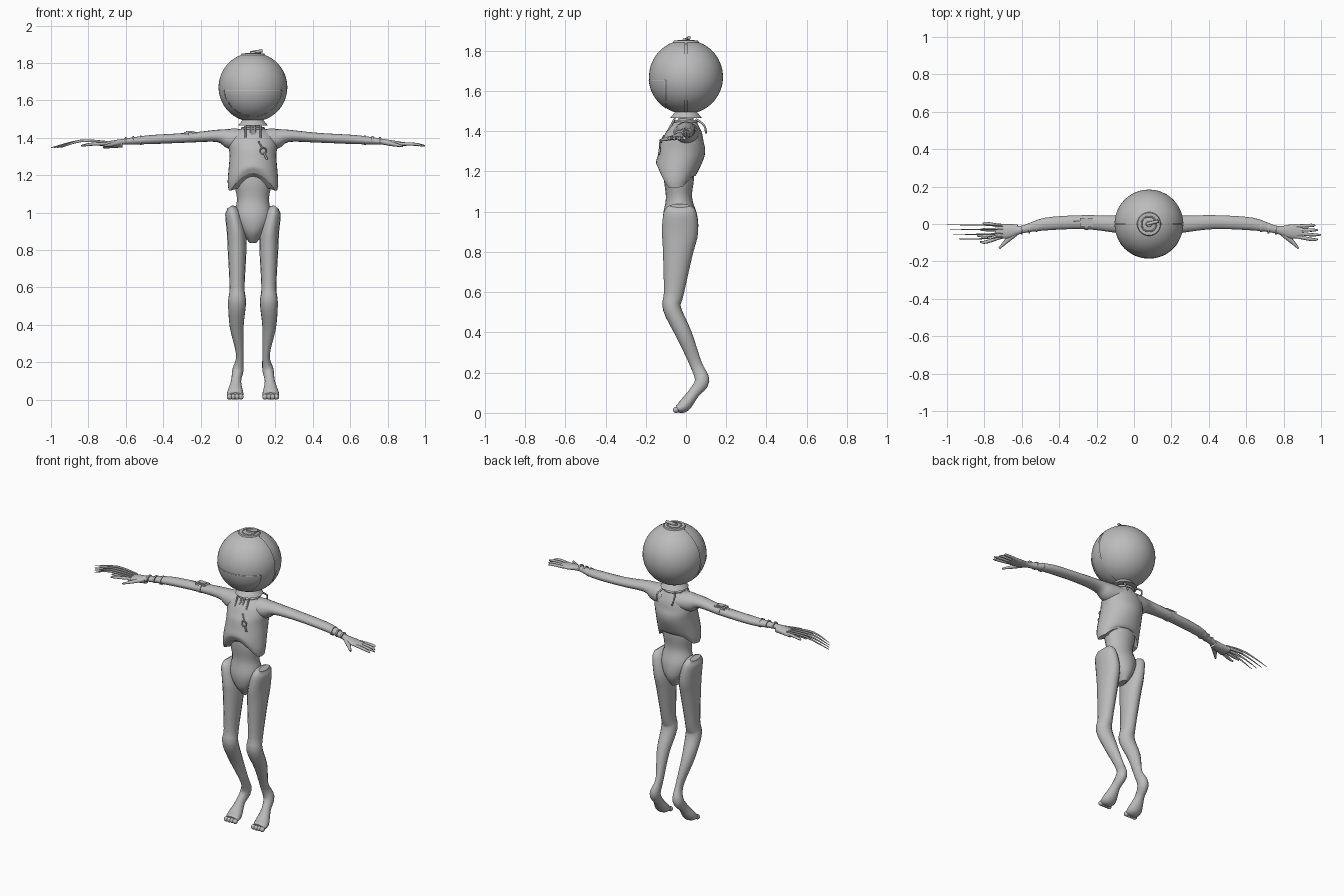
import bpy, bmesh, math
from mathutils import Vector

default_cube = bpy.data.objects.get("Cube")
if default_cube:
    bpy.data.objects.remove(default_cube, do_unlink=True)

X, Y, Z = Vector((1, 0, 0)), Vector((0, 1, 0)), Vector((0, 0, 1))
MIDDLE = X * .08                  # body centre line
HEAD = MIDDLE + Z * 1.67
HEAD_RADIUS = .184
SIDES = (("left", 1), ("right", -1))

grey = bpy.data.materials.new("plain grey")
grey.use_nodes = True
grey.diffuse_color = (.5, .5, .5, 1)
shader = next(node for node in grey.node_tree.nodes if node.type == "BSDF_PRINCIPLED")
shader.inputs["Base Color"].default_value = grey.diffuse_color


def finish(name, bm, location=(0, 0, 0)):
    bmesh.ops.translate(bm, vec=location, verts=bm.verts)
    bmesh.ops.recalc_face_normals(bm, faces=bm.faces)
    mesh = bpy.data.meshes.new(name)
    bm.to_mesh(mesh)
    bm.free()
    mesh.materials.append(grey)
    part = bpy.data.objects.new(name, mesh)
    bpy.context.collection.objects.link(part)
    return part


def smooth_rows(rows, steps=4):
    """Pass a smooth spline through the rows."""
    rows = [Vector(row) for row in rows]
    last = len(rows) - 1
    result = []
    for i in range(last):
        start, end = rows[i], rows[i + 1]
        step = end - start
        leave = (end - rows[max(i - 1, 0)]) / 2
        arrive = (rows[min(i + 2, last)] - start) / 2
        for k in range(steps):
            t = k / steps
            result.append(start + leave * t + (step * 3 - leave * 2 - arrive) * t ** 2
                          + (leave + arrive - step * 2) * t ** 3)
    return result + [rows[last]]


def loft(name, rows, side=X, mirror=1, sides=16, shape=None):
    """Tube through rows of (x, y, z, radius along side, other radius)."""
    bm = bmesh.new()
    rows = smooth_rows(rows)
    points = [MIDDLE + Vector((row[0] * mirror, row[1], row[2])) for row in rows]
    rings = []
    for i, (point, row) in enumerate(zip(points, rows)):
        along = (points[min(i + 1, len(points) - 1)] - points[max(i - 1, 0)]).normalized()
        across = (side - along * side.dot(along)).normalized()
        other = along.cross(across)
        ring = []
        for k in range(sides):
            angle = math.tau * k / sides
            spot = point + across * row[3] * math.cos(angle) + other * row[4] * math.sin(angle)
            ring.append(bm.verts.new(shape(spot) if shape else spot))
        rings.append(ring)
    for ring, following in zip(rings, rings[1:]):
        for k in range(sides):
            face = bm.faces.new((ring[k - 1], ring[k], following[k], following[k - 1]))
            face.smooth = True
    caps = [bm.faces.new(rings[0]), bm.faces.new(rings[-1])]
    bmesh.ops.poke(bm, faces=caps)
    return finish(name, bm)


def rod(name, points, radius, side=X, mirror=1):
    return loft(name, [(*point, radius, radius) for point in points], side, mirror, sides=8)


def box(name, location, size):
    bm = bmesh.new()
    bmesh.ops.create_cube(bm, size=1)
    bmesh.ops.scale(bm, vec=size, verts=bm.verts)
    finish(name, bm, location)


def cone(name, bottom, top, bottom_radius, top_radius):
    bm = bmesh.new()
    bmesh.ops.create_cone(bm, cap_ends=True, segments=32, radius1=bottom_radius,
                          radius2=top_radius, depth=top - bottom)
    finish(name, bm, MIDDLE + Z * (bottom + top) / 2)


def ball(name, radius, location=HEAD, cuts=()):
    """Sphere; each cut (point, normal) removes the side the normal points to."""
    bm = bmesh.new()
    bmesh.ops.create_uvsphere(bm, u_segments=48, v_segments=32, radius=radius)
    for face in bm.faces:
        face.smooth = True
    for point, normal in cuts:
        bmesh.ops.bisect_plane(bm, geom=bm.verts[:] + bm.edges[:] + bm.faces[:],
                               plane_co=point, plane_no=normal, clear_outer=True)
    return finish(name, bm, location)


def hoop(name, location, radius, thickness, tilt=0):
    bpy.ops.mesh.primitive_torus_add(major_radius=radius, minor_radius=thickness,
                                     major_segments=32, minor_segments=8,
                                     location=location, rotation=X * tilt)
    bpy.context.object.name = name
    bpy.context.object.data.materials.append(grey)
    bpy.ops.object.shade_smooth()


# Head: two half shells around a core, with a jaw plate
ball("head_core", HEAD_RADIUS - .006)
for name, facing in (("head_front", Y), ("head_back", -Y)):
    ball(name, HEAD_RADIUS, cuts=[(facing * -.004, facing)])
jaw = ball("jaw_plate", HEAD_RADIUS + .002, cuts=[(Y * -.1, Y), (Z * -.015, Z)])
shell = jaw.modifiers.new("thickness", "SOLIDIFY")
shell.thickness, shell.offset = .005, -1

# Crown cap and winding stem
cone("crown_cap", 1.83, 1.85, .07, .06)
hoop("crown_ring", MIDDLE + Z * 1.85, .04, .004)
cone("crown_knob", 1.84, 1.86, .02, .015)
rod("crown_stem", [(-.01, 0, 1.855), (.05, .015, 1.865)], .009, Y)

# Neck, collar and cords
cone("neck", 1.4, 1.5, .04, .036)
cone("collar", 1.465, 1.495, .08, .055)
hoop("collar_base", MIDDLE + Z * 1.45, .058, .007)
for tag, mirror in SIDES:
    for x in (.01, .04):
        rod(tag + "_neck_cord", [(x, -.055, 1.465), (x, -.09, 1.4)], .005, mirror=mirror)
    rod(tag + "_back_hook", [(.04, .05, 1.46), (.06, .09, 1.43), (.05, .1, 1.39)], .005,
        mirror=mirror)


# Rib cage with an arched lower rim
def arch(spot):
    offset = (spot - MIDDLE).x / .12
    low = min(1, max(0, (1.28 - spot.z) / .15))
    front = min(1, max(.3, .7 - spot.y * 8))
    return spot + Z * .1 * low * front * max(0, 1 - offset ** 2)


loft("rib_cage", [(0, .01, 1.46, .04, .04), (0, 0, 1.41, .11, .08), (0, -.01, 1.36, .13, .1),
                  (0, -.02, 1.3, .125, .115), (0, -.05, 1.17, .135, .1),
                  (0, -.05, 1.12, .13, .085)], sides=32, shape=arch)

# Belly running down into the crotch
loft("belly", [(0, -.03, 1.3, .08, .07), (0, -.035, 1.17, .1, .075),
               (0, -.035, 1.07, .085, .065), (0, -.03, .98, .1, .085),
               (0, -.02, .9, .065, .08), (0, -.015, .84, .02, .04)])

# Chest pendant
hoop("pendant_ring", MIDDLE + Vector((.055, -.13, 1.33)), .016, .004, math.pi / 2)
rod("pendant_chain", [(.03, -.11, 1.38), (.05, -.125, 1.345)], .004)
rod("pendant_drop", [(.06, -.13, 1.315), (.075, -.135, 1.285)], .005)

leg_rows = [(.125, -.03, 1.03, .015, .05), (.11, -.03, 1, .04, .08), (.09, -.03, .9, .05, .09),
            (.085, -.04, .8, .05, .075), (.085, -.06, .6, .04, .05), (.085, -.07, .52, .048, .045),
            (.087, -.01, .39, .037, .04), (.07, .05, .24, .02, .03), (.08, .08, .16, .03, .036),
            (.09, .04, .1, .027, .028), (.095, -.01, .035, .044, .032), (.095, -.045, .02, .04, .018)]
arm_rows = [(.05, 0, 1.39, .07, .055), (.12, 0, 1.395, .058, .055), (.19, 0, 1.41, .045, .033),
            (.35, .01, 1.4, .037, .026), (.55, 0, 1.39, .034, .024), (.68, -.03, 1.38, .02, .016),
            (.76, -.04, 1.37, .038, .014), (.82, -.04, 1.365, .03, .009)]

for tag, mirror in SIDES:
    # Leg with raised heel, and toes
    loft(tag + "_leg", leg_rows, mirror=mirror)
    for i in range(4):
        ball(tag + "_toe", .015, MIDDLE + Vector((mirror * (.065 + i / 50), -.05, .015)))

    # Arm and wrist bands
    loft(tag + "_arm", arm_rows, Y, mirror)
    for i in range(3):
        x, y, radius = .6 + i / 25, -.012 - i / 100, .032 - i / 250
        loft(tag + "_wrist_band", [(x + shift, y, 1.386, radius, radius * .8)
                                   for shift in (-.005, .005)], Y, mirror)

    # Fingers and thumb; the right hand is spread wider
    spread = .025 if tag == "left" else .033
    for i in range(4):
        root = -.012 - .018 * i
        tip = -.04 + spread * (1.3 - i)
        reach = .92 - abs(i - 2) / 60
        loft(tag + "_finger", [(.78, root, 1.368, .009, .009), (.87, tip, 1.365, .009, .008),
                               (reach, tip, 1.357, .004, .004)], Y, mirror, sides=8)
    loft(tag + "_thumb", [(.7, -.04, 1.375, .014, .012), (.75, -.08, 1.365, .014, .011),
                          (.8, -.13, 1.355, .005, .005)], Y, mirror, sides=8)

# Right hand: cuff and long curved claws
loft("right_cuff", [(.7, -.03, 1.37, .028, .022), (.8, -.04, 1.36, .042, .018)], Y, -1)
for i in range(4):
    root, tip, end = -.01 - i / 50, -.005 - i / 40, 1.08 - i / 60
    loft("right_claw", [(.78, root, 1.378, .003, .005), (.92, tip, 1.383, .003, .007),
                        (end, tip, 1.347, .001, .002)], Y, -1, sides=8)

# Right upper arm gadget with its wire and strap
box("arm_gadget", (-.255, .01, 1.423), (.07, .045, .018))
box("arm_gadget_lid", (-.255, .01, 1.433), (.045, .03, .008))
rod("arm_gadget_wire", [(.36, .015, 1.424), (.44, .018, 1.416)], .003, Y, -1)
loft("arm_gadget_strap", [(x, .008, 1.403, .041, .029) for x in (.325, .345)], Y, -1)
